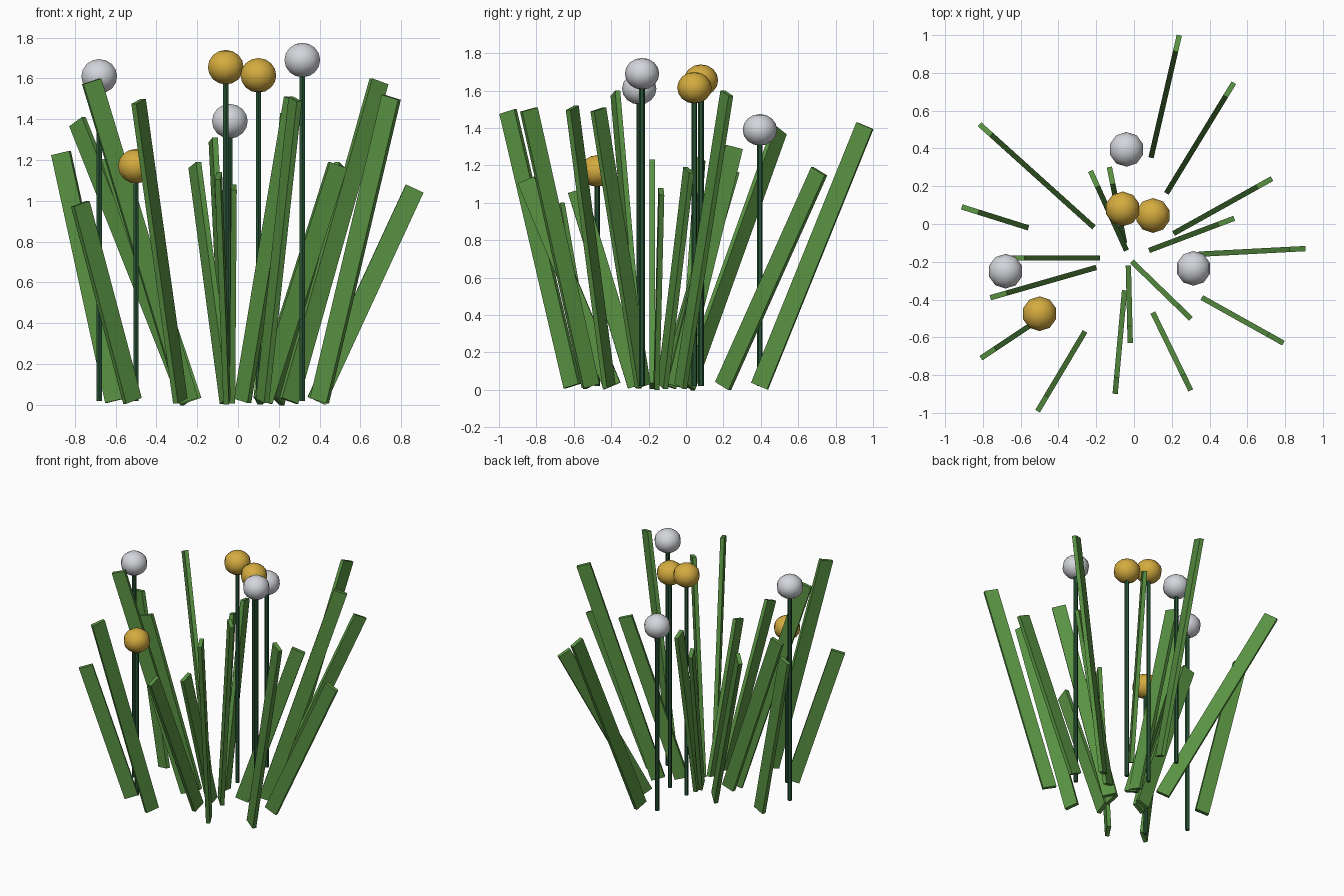
import bpy
from mathutils import Matrix, Vector

default_cube = bpy.data.objects.get("Cube")
if default_cube:
    bpy.data.objects.remove(default_cube, do_unlink=True)

BLADE_WIDTH = 0.095
BLADE_THICKNESS = 0.028
GROUND = 0.02


def make_material(name, red, green, blue):
    material = bpy.data.materials.new(name)
    colour = (red, green, blue, 1)
    material.use_nodes = True
    material.diffuse_color = colour
    material.node_tree.nodes["Principled BSDF"].inputs["Base Color"].default_value = colour
    return material


leaf_green = make_material("leaf green", 0.1, 0.29, 0.055)
stem_green = make_material("dark stem green", 0.02, 0.085, 0.035)
flower_white = make_material("soft white", 0.66, 0.67, 0.71)
flower_gold = make_material("golden yellow", 0.66, 0.41, 0.05)


def finish(name, material):
    part = bpy.context.object
    part.name = name
    part.data.materials.append(material)
    return part


def add_blade(number, inner, outer, top):
    """Flat blade leaning outwards, its wide side in the plane of the lean."""
    inner, outer = Vector((*inner, GROUND)), Vector((*outer, GROUND))
    outward = (outer - inner).normalized()
    inset = outward * BLADE_WIDTH * 0.47
    base = inner + inset
    tip = outer - inset
    lean = (tip - base).length / (top - GROUND)
    tip.z = top - BLADE_WIDTH / 2 * lean / (1 + lean * lean) ** 0.5

    along = (tip - base).normalized()
    side = Vector((0, 0, 1)).cross(along).normalized()
    wide = side.cross(along)
    placement = Matrix((wide, side, along)).transposed().to_4x4()
    placement.translation = (base + tip) / 2
    size = Matrix.Diagonal((BLADE_WIDTH, BLADE_THICKNESS, (tip - base).length, 1))

    bpy.ops.mesh.primitive_cube_add(size=1)
    blade = finish(f"grass_blade_{number}", leaf_green)
    blade.data.transform(size)
    blade.matrix_world = placement


def add_flower(number, x, y, height, material):
    """Upright thin stem carrying a slightly flattened ball."""
    bpy.ops.mesh.primitive_cylinder_add(
        vertices=6, radius=0.015, depth=height - GROUND,
        location=(x, y, (height + GROUND) / 2))
    finish(f"flower_stem_{number}", stem_green)

    bpy.ops.mesh.primitive_uv_sphere_add(
        segments=10, ring_count=8, radius=0.092, location=(x, y, height))
    head = finish(f"flower_head_{number}", material)
    head.scale.z = 0.92
    bpy.ops.object.shade_smooth()


# Grass blades: inner foot, outer tip, top height
blades = [
    ((0.09, 0.35), (0.24, 1.0), 1.43),
    ((0.17, 0.16), (0.53, 0.75), 1.19),
    ((0.21, -0.05), (0.73, 0.24), 1.6),
    ((0.08, -0.14), (0.53, 0.03), 1.19),
    ((0.34, -0.16), (0.91, -0.13), 1.08),
    ((0.36, -0.39), (0.79, -0.63), 1.52),
    ((-0.01, -0.2), (0.3, -0.5), 1.51),
    ((0.1, -0.47), (0.3, -0.88), 1.51),
    ((-0.03, -0.22), (-0.02, -0.63), 1.08),
    ((-0.05, -0.35), (-0.1, -0.9), 1.14),
    ((-0.26, -0.57), (-0.51, -0.99), 1.5),
    ((-0.48, -0.49), (-0.81, -0.71), 1.0),
    ((-0.2, -0.23), (-0.76, -0.39), 1.6),
    ((-0.18, -0.18), (-0.67, -0.18), 1.23),
    ((-0.56, -0.02), (-0.91, 0.09), 1.245),
    ((-0.21, -0.02), (-0.82, 0.53), 1.41),
    ((-0.04, -0.14), (-0.23, 0.28), 1.19),
    ((-0.05, -0.1), (-0.13, 0.3), 1.31),
]
for number, (inner, outer, top) in enumerate(blades, 1):
    add_blade(number, inner, outer, top)

# Flowers: position, height of the ball's centre, colour
flowers = [
    (-0.68, -0.25, 1.61, flower_white),
    (0.315, -0.235, 1.69, flower_white),
    (-0.04, 0.395, 1.39, flower_white),
    (-0.06, 0.08, 1.655, flower_gold),
    (0.1, 0.045, 1.615, flower_gold),
    (-0.5, -0.475, 1.17, flower_gold),
]
for number, flower in enumerate(flowers, 1):
    add_flower(number, *flower)
